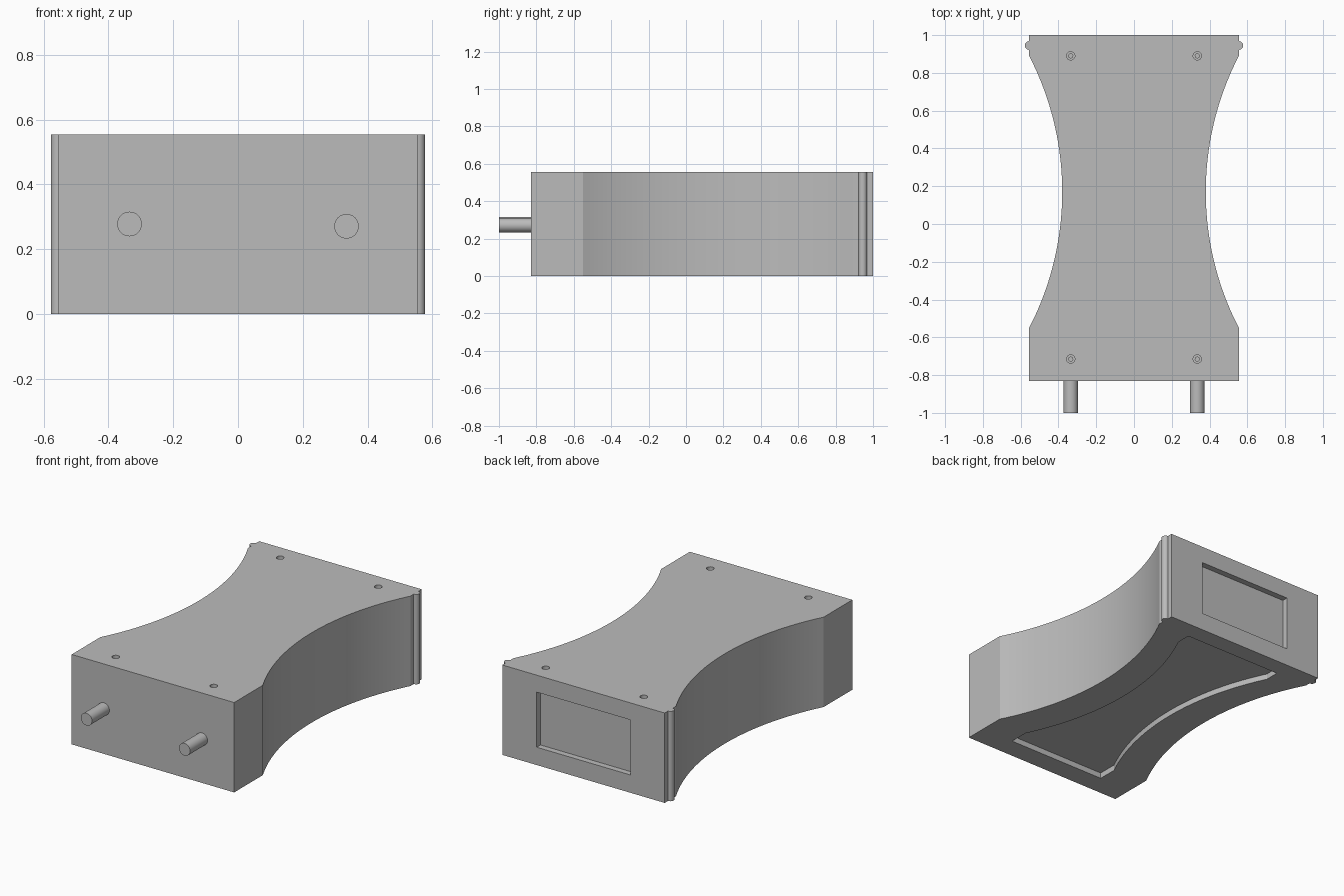
import bpy, bmesh, math
from mathutils import Matrix, Vector

cube = bpy.data.objects.get("Cube")
if cube:
    bpy.data.objects.remove(cube, do_unlink=True)

grey = bpy.data.materials.new("plain grey")
grey.use_nodes = True
COLOR = (0.5, 0.5, 0.5, 1)
grey.diffuse_color = COLOR
grey.node_tree.nodes["Principled BSDF"].inputs["Base Color"].default_value = COLOR


def finish(name, bm):
    bmesh.ops.recalc_face_normals(bm, faces=bm.faces)
    mesh = bpy.data.meshes.new(name)
    bm.to_mesh(mesh)
    bm.free()
    mesh.materials.append(grey)
    obj = bpy.data.objects.new(name, mesh)
    bpy.context.collection.objects.link(obj)
    return obj


def prism(name, side, z0, z1):
    """Extrude a right-hand outline, mirrored across x, between two heights."""
    outline = side + [(-x, y) for x, y in reversed(side)]
    bm = bmesh.new()
    face = bm.faces.new([bm.verts.new((x, y, z0)) for x, y in outline])
    new = bmesh.ops.extrude_face_region(bm, geom=[face])["geom"]
    verts = [v for v in new if isinstance(v, bmesh.types.BMVert)]
    bmesh.ops.translate(bm, verts=verts, vec=(0, 0, z1 - z0))
    return finish(name, bm)


def waist(edge, middle, y0, y1, steps=40):
    """Circular arc bowing inwards from edge to middle."""
    half, sag = (y1 - y0) / 2, edge - middle
    r = (half ** 2 + sag ** 2) / (2 * sag)
    a = math.asin(half / r)
    pts = []
    for i in range(steps + 1):
        t = a * (2 * i / steps - 1)
        pts.append((middle + r * (1 - math.cos(t)), (y0 + y1) / 2 + r * math.sin(t)))
    return pts


def rod(name, r1, r2, length, center, axis, sides=32):
    bm = bmesh.new()
    turn = Vector((0, 0, 1)).rotation_difference(Vector(axis)).to_matrix().to_4x4()
    bmesh.ops.create_cone(bm, cap_ends=True, segments=sides, radius1=r1, radius2=r2,
                          depth=length, matrix=Matrix.Translation(center) @ turn)
    return finish(name, bm)


def smooth(obj):
    bpy.ops.object.select_all(action='DESELECT')
    obj.select_set(True)
    bpy.context.view_layer.objects.active = obj
    bpy.ops.object.shade_smooth_by_angle(angle=math.radians(25))


def cut(obj, cutter):
    mod = obj.modifiers.new("cut", 'BOOLEAN')
    mod.operation, mod.solver, mod.object = 'DIFFERENCE', 'EXACT', cutter
    bpy.context.view_layer.objects.active = obj
    bpy.ops.object.modifier_apply(modifier=mod.name)
    bpy.data.objects.remove(cutter, do_unlink=True)


HEIGHT = 0.555
EDGE = 0.555
HOLE_X = 0.335

# Waisted body with a small rounded rib on each rear edge
rib = []
for i in range(11):
    t = math.pi * (i / 10 - 0.5)
    rib.append((EDGE + 0.023 * math.cos(t), 0.945 + 0.023 * math.sin(t)))
side = [(EDGE, -0.83)] + waist(EDGE, 0.38, -0.55, 0.89) + rib + [(EDGE, 1)]
body = prism("body", side, 0, HEIGHT)

# Shallow waisted recess underneath
recess = [(HOLE_X, -0.7)] + waist(HOLE_X, 0.175, -0.58, 0.8) + [(HOLE_X, 0.89)]
cut(body, prism("bottom_recess_cutter", recess, -0.1, 0.035))

# Rectangular recess in the back
cut(body, prism("back_recess_cutter", [(0.32, 0.963), (0.32, 1.1)], 0.11, 0.45))

# Screw holes in the top, stepped to a narrower bore
for x in (-HOLE_X, HOLE_X):
    for y in (-0.715, 0.89):
        cut(body, rod("hole_cutter", 0.022, 0.022, 0.06, (x, y, HEIGHT), (0, 0, 1), 24))
        cut(body, rod("bore_cutter", 0.011, 0.011, 0.08, (x, y, HEIGHT - 0.03), (0, 0, 1), 16))
smooth(body)

# Pins on the front
for name, x, z in (("right_pin", -HOLE_X, 0.278), ("left_pin", HOLE_X, 0.271)):
    smooth(rod(name, 0.038, 0.038, 0.18, (x, -0.91, z), (0, 1, 0)))
